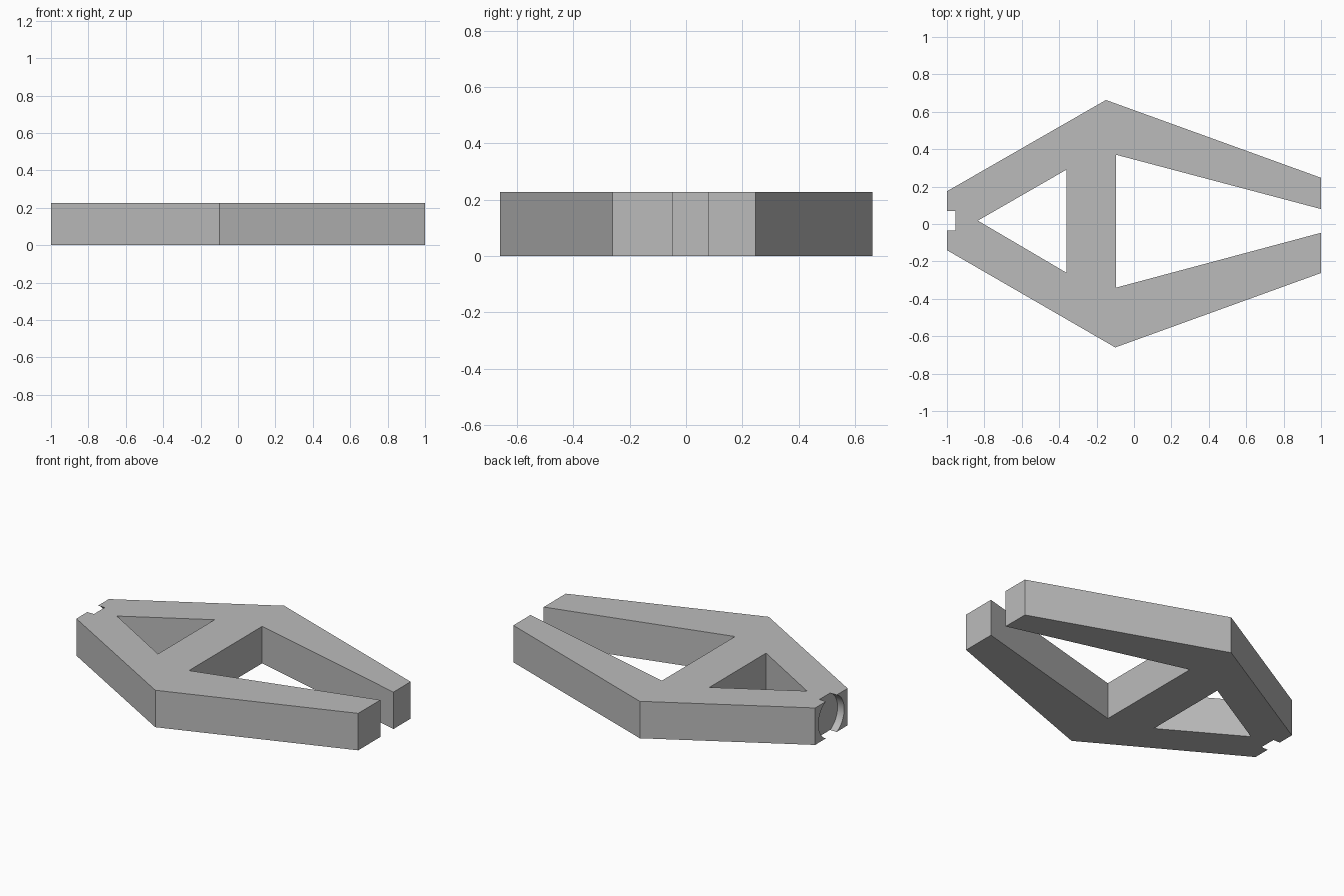
import bpy
import bmesh
import math

HEIGHT = 0.227

cube = bpy.data.objects.get("Cube")
if cube:
    bpy.data.objects.remove(cube, do_unlink=True)


def make_material(name, value):
    mat = bpy.data.materials.new(name)
    mat.use_nodes = True
    colour = (value, value, value, 1)
    mat.diffuse_color = colour
    mat.node_tree.nodes["Principled BSDF"].inputs["Base Color"].default_value = colour
    return mat


def prism(name, outline, bottom, top):
    """Extrude a flat outline straight up."""
    bm = bmesh.new()
    face = bm.faces.new([bm.verts.new((x, y, bottom)) for x, y in outline])
    side = bmesh.ops.extrude_face_region(bm, geom=[face])["geom"]
    verts = [v for v in side if isinstance(v, bmesh.types.BMVert)]
    bmesh.ops.translate(bm, verts=verts, vec=(0, 0, top - bottom))
    bmesh.ops.recalc_face_normals(bm, faces=bm.faces)
    mesh = bpy.data.meshes.new(name)
    bm.to_mesh(mesh)
    bm.free()
    obj = bpy.data.objects.new(name, mesh)
    bpy.context.collection.objects.link(obj)
    return obj


def cut(obj, cutter):
    """Subtract the cutter, then remove it."""
    cutter.hide_render = True
    mod = obj.modifiers.new("cut", "BOOLEAN")
    mod.operation = "DIFFERENCE"
    mod.solver = "EXACT"
    mod.object = cutter
    bpy.ops.object.select_all(action="DESELECT")
    obj.select_set(True)
    bpy.context.view_layer.objects.active = obj
    bpy.ops.object.modifier_apply(modifier=mod.name)
    bpy.data.objects.remove(cutter, do_unlink=True)


# Forked frame with two tapering prongs
frame = prism("forked_frame", [
    (-1, 0.175), (-1, -0.14), (-0.1, -0.66), (1, -0.262), (1, -0.047),
    (-0.095, -0.34), (-0.095, 0.37), (1, 0.08), (1, 0.247), (-0.15, 0.663),
], 0, HEIGHT)
frame.data.materials.append(make_material("grey", 0.5))

# Triangular window behind the crossbar
window = prism("window_cutter", [(-0.835, 0.018), (-0.362, -0.26), (-0.362, 0.29)],
               -0.1, HEIGHT + 0.1)
cut(frame, window)

# Shallow round socket in the narrow end, open at top and bottom
bpy.ops.mesh.primitive_cylinder_add(
    vertices=64, radius=0.125, depth=0.2,
    location=(-1.055, 0.018, HEIGHT / 2), rotation=(0, math.pi / 2, 0))
socket = bpy.context.object
socket.name = "socket_cutter"
cut(frame, socket)

# Smooth socket wall, sharp edges elsewhere
frame.select_set(True)
bpy.context.view_layer.objects.active = frame
bpy.ops.object.shade_smooth_by_angle(angle=math.radians(20))
